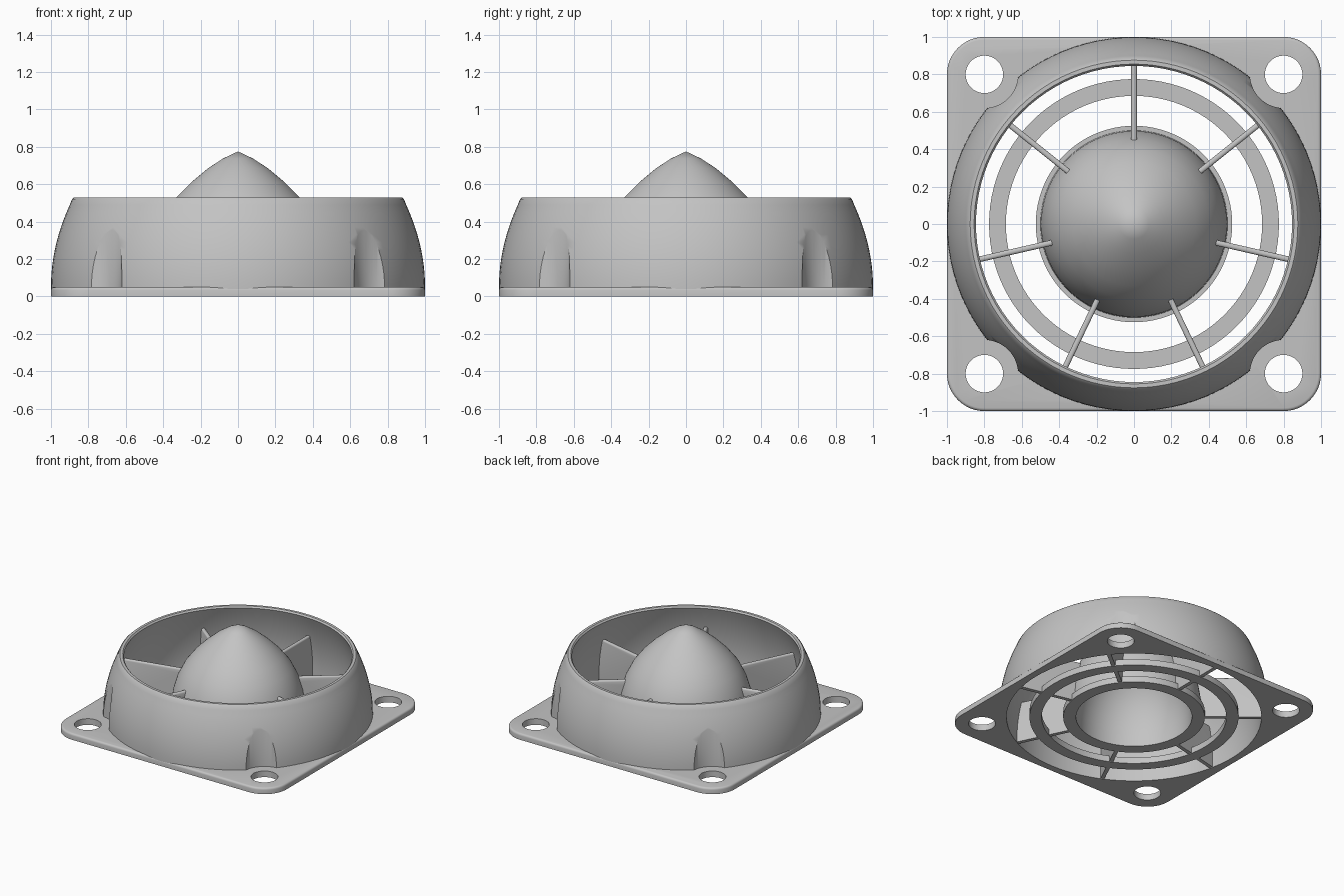
import bpy, bmesh, math
from mathutils import Matrix, Vector

if "Cube" in bpy.data.objects:
    bpy.data.objects.remove(bpy.data.objects["Cube"])

grey = bpy.data.materials.new("light_grey")
grey.use_nodes = True
colour = (0.55, 0.55, 0.55, 1)
grey.diffuse_color = colour
grey.node_tree.nodes["Principled BSDF"].inputs["Base Color"].default_value = colour

PLATE_TOP = 0.05
BODY_TOP = 0.53
BORE = 0.945
SEGMENTS = 96
CORNERS = [(sx * 0.8, sy * 0.8) for sx in (-1, 1) for sy in (-1, 1)]


def finish(name, bm):
    bmesh.ops.recalc_face_normals(bm, faces=bm.faces)
    mesh = bpy.data.meshes.new(name)
    bm.to_mesh(mesh)
    bm.free()
    obj = bpy.data.objects.new(name, mesh)
    bpy.context.collection.objects.link(obj)
    mesh.materials.append(grey)
    return obj


def activate(obj):
    bpy.ops.object.select_all(action='DESELECT')
    obj.select_set(True)
    bpy.context.view_layer.objects.active = obj


def smooth(obj):
    activate(obj)
    bpy.ops.object.shade_smooth_by_angle(angle=math.radians(35))


def lathe(name, profile, closed=True):
    """Spin an (r, z) outline about the z axis."""
    bm = bmesh.new()
    verts = [bm.verts.new((r, 0, z)) for r, z in profile]
    edges = [bm.edges.new(pair) for pair in zip(verts, verts[1:])]
    if closed:
        edges.append(bm.edges.new((verts[-1], verts[0])))
    bmesh.ops.spin(bm, geom=verts + edges, axis=(0, 0, 1), cent=(0, 0, 0),
                   angle=math.tau, steps=SEGMENTS, use_merge=True)
    bmesh.ops.remove_doubles(bm, verts=bm.verts, dist=1e-5)
    return finish(name, bm)


def cylinders(name, radius, centres, low, high):
    bm = bmesh.new()
    for x, y in centres:
        bmesh.ops.create_cone(
            bm, cap_ends=True, segments=SEGMENTS, radius1=radius, radius2=radius,
            depth=high - low, matrix=Matrix.Translation((x, y, (low + high) / 2)))
    return finish(name, bm)


def cut(obj, cutter):
    mod = obj.modifiers.new("cut", 'BOOLEAN')
    mod.operation, mod.solver, mod.object = 'DIFFERENCE', 'EXACT', cutter
    activate(obj)
    bpy.ops.object.modifier_apply(modifier=mod.name)
    bpy.data.objects.remove(cutter)


# Square mounting plate with rounded corners, softened top rim, bore and holes
bm = bmesh.new()
bmesh.ops.create_cube(bm, size=1, matrix=Matrix.Translation((0, 0, PLATE_TOP / 2))
                      @ Matrix.Diagonal((2, 2, PLATE_TOP, 1)))
upright = [e for e in bm.edges if abs(e.verts[0].co.z - e.verts[1].co.z) > 0.01]
bmesh.ops.bevel(bm, geom=upright, offset=0.2, segments=12, profile=0.5, affect='EDGES')
rim = [e for e in bm.edges if all(v.co.z > PLATE_TOP - 0.001 for v in e.verts)]
bmesh.ops.bevel(bm, geom=rim, offset=0.016, segments=3, profile=0.5, affect='EDGES')
plate = finish("mounting_plate", bm)
cut(plate, cylinders("bore_cutter", BORE, [(0, 0)], -0.1, 0.2))
cut(plate, cylinders("hole_cutter", 0.1, CORNERS, -0.1, 0.2))
smooth(plate)

# Domed housing wall with screw clearances at the corners
steps = [i / 12 for i in range(13)]
span = BODY_TOP - PLATE_TOP
outer = [(1 - 0.12 * t * t, PLATE_TOP + span * t) for t in steps]
outer[-1] = (0.887, BODY_TOP - 0.01)
lip = [(0.876, BODY_TOP), (0.855, BODY_TOP)]
inner = [(BORE - 0.1 * t * t, PLATE_TOP + (span - 0.012) * t) for t in reversed(steps)]
housing = lathe("housing_wall", [(1, 0.04)] + outer + lip + inner + [(BORE, 0.04)])
cut(housing, cylinders("clearance_cutter", 0.18, CORNERS, PLATE_TOP, 0.7))
smooth(housing)

# Flat guard ring
guard = lathe("guard_ring", [(0.685, 0), (0.775, 0), (0.775, PLATE_TOP), (0.685, PLATE_TOP)])
smooth(guard)

# Hollow pointed hub with a foot ring
shell = [(0.5, PLATE_TOP), (0.496, 0.14), (0.48, 0.24), (0.45, 0.34), (0.4, 0.44),
         (0.33, 0.53), (0.25, 0.61), (0.16, 0.685), (0.08, 0.737), (0, 0.775)]
cavity = [(r * 0.86, z * 0.92) for r, z in reversed(shell)]
hub = lathe("hub_dome", [(0.43, 0), (0.525, 0), (0.525, PLATE_TOP)] + shell + cavity,
            closed=True)
smooth(hub)

# Seven radial vanes from hub to wall, with rounded top edges
VANES = 7
for i in range(VANES):
    bm = bmesh.new()
    outline = [(0.455, 0.005), (0.955, 0.005), (0.955, 0.12), (0.925, 0.34),
               (0.44, 0.34), (0.455, 0.3)]
    face = bm.faces.new([bm.verts.new((r, -0.015, z)) for r, z in outline])
    pushed = bmesh.ops.extrude_face_region(bm, geom=[face])["geom"]
    bmesh.ops.translate(bm, vec=Vector((0, 0.03, 0)),
                        verts=[v for v in pushed if isinstance(v, bmesh.types.BMVert)])
    top = [e for e in bm.edges if all(v.co.z > 0.335 for v in e.verts)
           and abs(e.verts[0].co.x - e.verts[1].co.x) > 0.1]
    bmesh.ops.bevel(bm, geom=top, offset=0.012, segments=3, profile=0.5, affect='EDGES')
    turn = math.pi / 2 + i * math.tau / VANES
    bmesh.ops.rotate(bm, verts=bm.verts, cent=(0, 0, 0), matrix=Matrix.Rotation(turn, 3, 'Z'))
    smooth(finish(f"vane_{i + 1}", bm))
